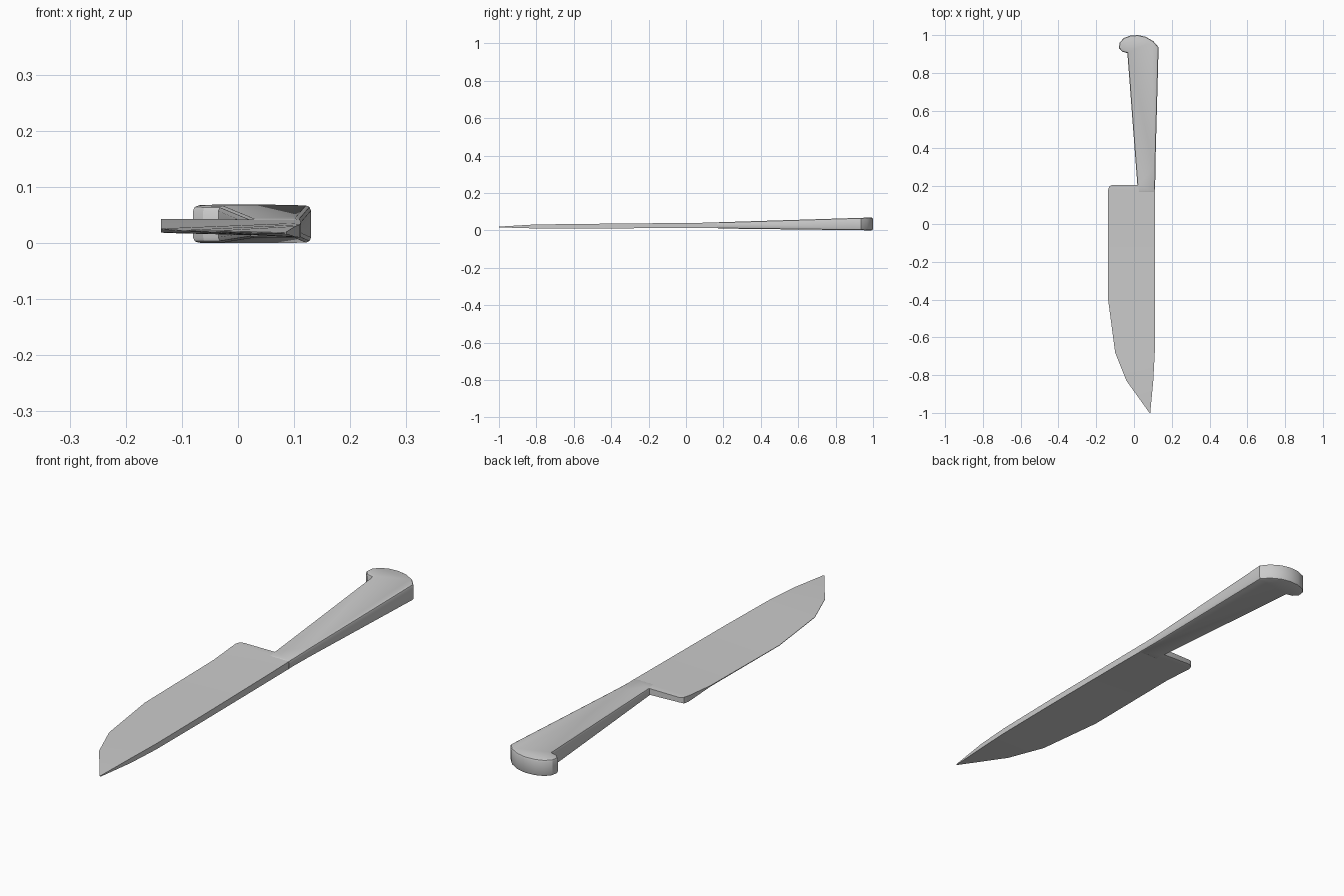
import bpy, bmesh

if "Cube" in bpy.data.objects:
    bpy.data.objects.remove(bpy.data.objects["Cube"])


def finish(bm, name):
    bmesh.ops.recalc_face_normals(bm, faces=bm.faces[:])
    mesh = bpy.data.meshes.new(name)
    bm.to_mesh(mesh)
    bm.free()
    obj = bpy.data.objects.new(name, mesh)
    bpy.context.collection.objects.link(obj)
    bpy.ops.object.select_all(action='DESELECT')
    bpy.context.view_layer.objects.active = obj
    obj.select_set(True)
    bpy.ops.object.shade_smooth_by_angle(angle=0.5)
    return obj


def blend(a, b, t):
    return a + (b - a) * t


# Blade: cross-sections lofted from heel to tip
# (y, edge x, edge z low/high, spine x, spine z low/high)
sections = [
    (0.207, -0.115, 0.021, 0.041, 0.108, 0.013, 0.042),
    (0.200, -0.130, 0.018, 0.043, 0.109, 0.012, 0.042),
    (0.180, -0.137, 0.019, 0.043, 0.110, 0.012, 0.042),
    (0.040, -0.137, 0.027, 0.031, 0.111, 0.012, 0.040),
    (-0.400, -0.137, 0.024, 0.026, 0.112, 0.011, 0.036),
    (-0.680, -0.100, 0.021, 0.023, 0.110, 0.010, 0.033),
    (-0.830, -0.040, 0.020, 0.022, 0.102, 0.011, 0.030),
    (-1.000, 0.082, 0.017, 0.019, 0.086, 0.016, 0.020),
]
bm = bmesh.new()
rings = []
for y, ex, e0, e1, sx, s0, s1 in sections:
    pts = [(ex, y, e0), (sx, y, s0), (sx, y, s1), (ex, y, e1)]
    rings.append([bm.verts.new(p) for p in pts])
for a, b in zip(rings, rings[1:]):
    for i in range(4):
        j = (i + 1) % 4
        bm.faces.new((a[i], a[j], b[j], b[i]))
bm.faces.new(rings[0])
bm.faces.new(rings[-1])
finish(bm, "blade")

# Handle: hooked outline, growing thicker towards the butt
outline = [
    (0.020, 0.165), (0.018, 0.205), (-0.035, 0.905), (-0.062, 0.912),
    (-0.080, 0.932), (-0.076, 0.960), (-0.055, 0.984), (-0.020, 0.997),
    (0.020, 1.000), (0.062, 0.991), (0.102, 0.968), (0.130, 0.936),
    (0.129, 0.895), (0.113, 0.300), (0.112, 0.165),
]
bm = bmesh.new()
low, high = [], []
for x, y in outline:
    t = (y - 0.165) / 0.835
    low.append(bm.verts.new((x, y, blend(0.010, 0.000, t))))
    high.append(bm.verts.new((x, y, blend(0.043, 0.069, t))))
caps = [bm.faces.new(low), bm.faces.new(high)]
for i in range(len(outline)):
    j = (i + 1) % len(outline)
    bm.faces.new((low[i], low[j], high[j], high[i]))
bmesh.ops.recalc_face_normals(bm, faces=bm.faces[:])
# Rounded rims on both broad sides
rims = list({e for f in caps for e in f.edges})
bmesh.ops.bevel(bm, geom=rims, offset=0.009, segments=2, profile=0.5,
                affect='EDGES', clamp_overlap=True)
finish(bm, "handle")
